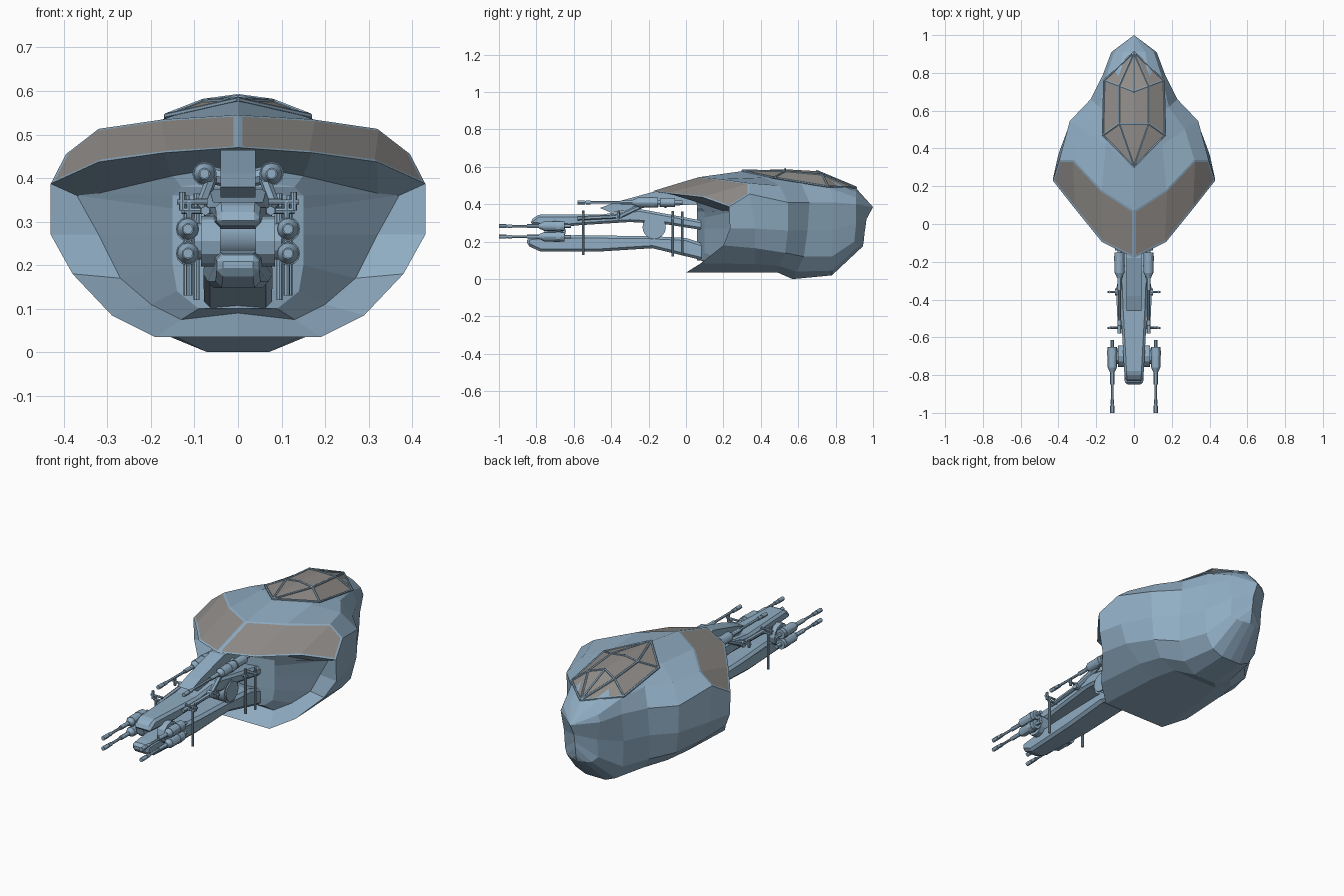
import bpy, bmesh, math
from mathutils import Vector

if "Cube" in bpy.data.objects:
    bpy.data.objects.remove(bpy.data.objects["Cube"])


def mat(name, c):
    m = bpy.data.materials.new(name)
    m.diffuse_color = (*c, 1)
    m.use_nodes = True
    m.node_tree.nodes["Principled BSDF"].inputs["Base Color"].default_value = m.diffuse_color
    return m


BLUE = mat("hull_blue", (0.28, 0.42, 0.55))
GREY = mat("panel_grey", (0.28, 0.265, 0.25))


def finish(name, bm, mats=(BLUE,), mirror=False, bevel=0, smooth=False):
    me = bpy.data.meshes.new(name)
    bmesh.ops.recalc_face_normals(bm, faces=bm.faces[:])
    bm.to_mesh(me)
    bm.free()
    ob = bpy.data.objects.new(name, me)
    bpy.context.collection.objects.link(ob)
    for m in mats:
        me.materials.append(m)
    if bevel:
        b = ob.modifiers.new("chamfer", 'BEVEL')
        b.width, b.segments, b.limit_method = bevel, 1, 'ANGLE'
    if mirror:
        mm = ob.modifiers.new("mirror", 'MIRROR')
        mm.use_clip = True
        mm.merge_threshold = 0.0005
    if smooth:
        bpy.context.view_layer.objects.active = ob
        ob.select_set(True)
        bpy.ops.object.shade_smooth_by_angle()
        ob.select_set(False)
    return ob


def rod(bm, a, b, r, n=6, r2=None):
    a, b = Vector(a), Vector(b)
    d = b - a
    M = d.to_track_quat('Z', 'Y').to_matrix().to_4x4()
    M.translation = (a + b) / 2
    bmesh.ops.create_cone(bm, cap_ends=True, segments=n, radius1=r,
                          radius2=r if r2 is None else r2, depth=d.length, matrix=M)


def prism(name, pts, width, bevel=0):
    bm = bmesh.new()
    s = [[bm.verts.new((k * width(y), y, z)) for y, z in pts] for k in (-1, 1)]
    bm.faces.new(s[0])
    bm.faces.new(s[1][::-1])
    for i in range(len(pts)):
        j = (i + 1) % len(pts)
        bm.faces.new((s[0][i], s[1][i], s[1][j], s[0][j]))
    return finish(name, bm, bevel=bevel)


# Hull half-sections, front lip to rear nose: roof from ridge to side edge
roof = [
    [(0, -.18, .47), (.17, -.095, .458), (.32, .09, .437), (.43, .23, .387)],
    [(0, .07, .545), (.17, .18, .535), (.32, .34, .513), (.395, .34, .455)],
    [(0, .3, .577), (.15, .42, .543), (.27, .5, .50), (.34, .545, .41)],
    [(0, .54, .582), (.1, .56, .562), (.185, .62, .50), (.23, .66, .41)],
    [(0, .72, .566), (.09, .74, .543), (.15, .77, .487), (.165, .79, .41)],
    [(0, .91, .485), (.06, .91, .465), (.105, .91, .435), (.12, .91, .40)],
    [(0, 1, .385)] * 4]
# Belly from below the side edge to the keel
belly = [
    [(.43, .235, .27), (.38, .2, .18), (.29, .08, .085), (.19, 0, .035), (0, 0, .035)],
    [(.40, .37, .27), (.365, .37, .165), (.27, .37, .08), (.17, .36, .035), (0, .36, .035)],
    [(.335, .545, .26), (.31, .53, .14), (.24, .5, .07), (.14, .49, .035), (0, .49, .035)],
    [(.235, .65, .26), (.22, .63, .12), (.155, .59, .04), (.07, .57, 0), (0, .57, 0)],
    [(.17, .78, .26), (.165, .78, .12), (.12, .78, .045), (.06, .78, .02), (0, .78, .02)],
    [(.10, .91, .3), (.10, .90, .20), (.075, .92, .175), (.04, .93, .17), (0, .94, .17)],
    [(0, .965, .32), (0, .96, .28), (0, .955, .25), (0, .95, .2), (0, .945, .175)]]
# Bay inside the open front: flared rim, then a central bulkhead
bay = [(0, .05, .43), (.15, .08, .405), (.32, .2, .365), (.37, .25, .36), (.32, .25, .27),
       (.27, .24, .17), (.2, .18, .11), (.13, .12, .075), (0, .1, .09)]
wall = [(0, .06, .40), (.13, .08, .38), (.15, .1, .36), (.15, .1, .33), (.15, .1, .27),
        (.15, .1, .2), (.14, .1, .14), (.09, .09, .10), (0, .08, .10)]
rows = [[(0, .06, p[2]) for p in wall], wall, bay] + [r + b for r, b in zip(roof, belly)]
bm = bmesh.new()
grid = [[bm.verts.new(p) for p in r] for r in rows]
panel = []
for i in range(len(grid) - 1):
    for j in range(8):
        f = bm.faces.new((grid[i][j], grid[i][j + 1], grid[i + 1][j + 1], grid[i + 1][j]))
        if i == 3 and j < 3:
            panel.append(f)
            f.material_index = 1
bm.normal_update()
frame = bmesh.ops.inset_region(bm, faces=panel, thickness=0.011, use_boundary=True,
                               use_even_offset=True)
for f in frame["faces"]:
    f.material_index = 0
bmesh.ops.remove_doubles(bm, verts=bm.verts[:], dist=0.0005)
finish("hull", bm, (BLUE, GREY), mirror=True)

# Canopy glass and its frame bars
P = dict(A=(0, .91, .489), B=(.158, .76, .495), C=(.165, .47, .543), D=(0, .3, .58),
         E=(0, .70, .577), G=(.08, .73, .558), H=(.08, .53, .576), K=(0, .53, .587))
bm = bmesh.new()
v = {k: bm.verts.new(p) for k, p in P.items()}
for f in ("AGE", "ABG", "EGHK", "GBCH", "KHD", "HCD"):
    bm.faces.new([v[c] for c in f])
finish("canopy_glass", bm, (GREY,), mirror=True)
bm = bmesh.new()
for e in ("AB", "BC", "CD", "AG", "AE", "EG", "GB", "GH", "HK", "HC", "HD"):
    rod(bm, P[e[0]], P[e[1]], .006, 6)
finish("canopy_frame", bm, mirror=True, smooth=True)


# Forward booms
def taper(y):
    t = min(1, max(0, (y + .85) / .55))
    return .048 + .03 * t


prism("upper_boom", [(-.83, .29), (-.83, .315), (-.79, .345), (-.45, .345), (-.25, .375),
                     (-.06, .34), (.10, .31), (.10, .26), (-.12, .295), (-.3, .305),
                     (-.57, .288), (-.62, .283)], taper, .014)
prism("lower_boom", [(-.85, .18), (-.85, .222), (-.80, .228), (-.58, .235), (-.4, .232),
                     (-.2, .23), (.0, .22), (.12, .18), (.09, .10), (-.18, .165),
                     (-.45, .148), (-.78, .148)], taper, .014)
prism("roof_spine", [(-.46, .38), (-.38, .41), (-.18, .465), (.06, .45), (.06, .40),
                     (-.2, .385), (-.4, .355)], lambda y: .04)

# Pivot drum between the booms
bm = bmesh.new()
rod(bm, (-.078, -.17, .277), (.078, -.17, .277), .062, 24)
rod(bm, (-.085, -.17, .277), (.085, -.17, .277), .052, 24)
finish("pivot_drum", bm, smooth=True)


# Cannons: body, rear cap, collar, thin barrel, muzzle
def cannon(name, x, z, tip, body, end):
    bm = bmesh.new()
    for a, b, r, r2 in ((end, body + .10, .010, .010), (body + .11, body, .026, .026),
                        (body + .09, body + .065, .028, .028), (body, body - .025, .024, .013),
                        (body - .02, body - .09, .011, .011), (body - .05, tip, .007, .007),
                        (tip + .07, tip + .045, .010, .010), (tip + .04, tip, .011, .011)):
        rod(bm, (x, a, z), (x, b, z), r, 12, r2)
    finish(name, bm, mirror=True, smooth=True)


cannon("front_cannon_upper", .115, .283, -1.0, -.76, -.615)
cannon("front_cannon_lower", .115, .227, -1.0, -.76, -.615)
cannon("roof_cannon", .077, .41, -.58, -.26, -.02)
bm = bmesh.new()
rod(bm, (.077, -.14, .41), (.077, -.06, .41), .024, 12)
rod(bm, (.03, -.11, .40), (.075, -.11, .41), .02, 8)
finish("roof_cannon_mount", bm, mirror=True)
bm = bmesh.new()
rod(bm, (.04, -.70, .255), (.085, -.70, .255), .058, 12)
rod(bm, (.08, -.70, .255), (.10, -.70, .255), .042, 12)
finish("front_cannon_mount", bm, mirror=True)

# Hanging antenna rods with cross pins and pods
bm = bmesh.new()
for x, y, lo, hi in ((.112, -.55, .13, .345), (.095, -.07, .12, .365), (.118, -.02, .13, .36)):
    rod(bm, (x, y, lo), (x, y, hi), .007, 8)
    rod(bm, (.05, y, .325), (x + .012, y, .325), .007, 8)
for y in (-.36, -.55):
    rod(bm, (.07, y, .345), (.14, y, .345), .006, 8)
    rod(bm, (.128, y, .325), (.128, y, .368), .007, 8)
finish("antenna_rods", bm, mirror=True)

# Slanted side struts from boom to roof
bm = bmesh.new()
rod(bm, (.075, -.58, .325), (.085, -.36, .335), .011, 6)
rod(bm, (.085, -.36, .335), (.06, -.22, .40), .013, 6)
rod(bm, (.07, -.36, .335), (.1, -.36, .335), .018, 8)
finish("side_struts", bm, mirror=True)
